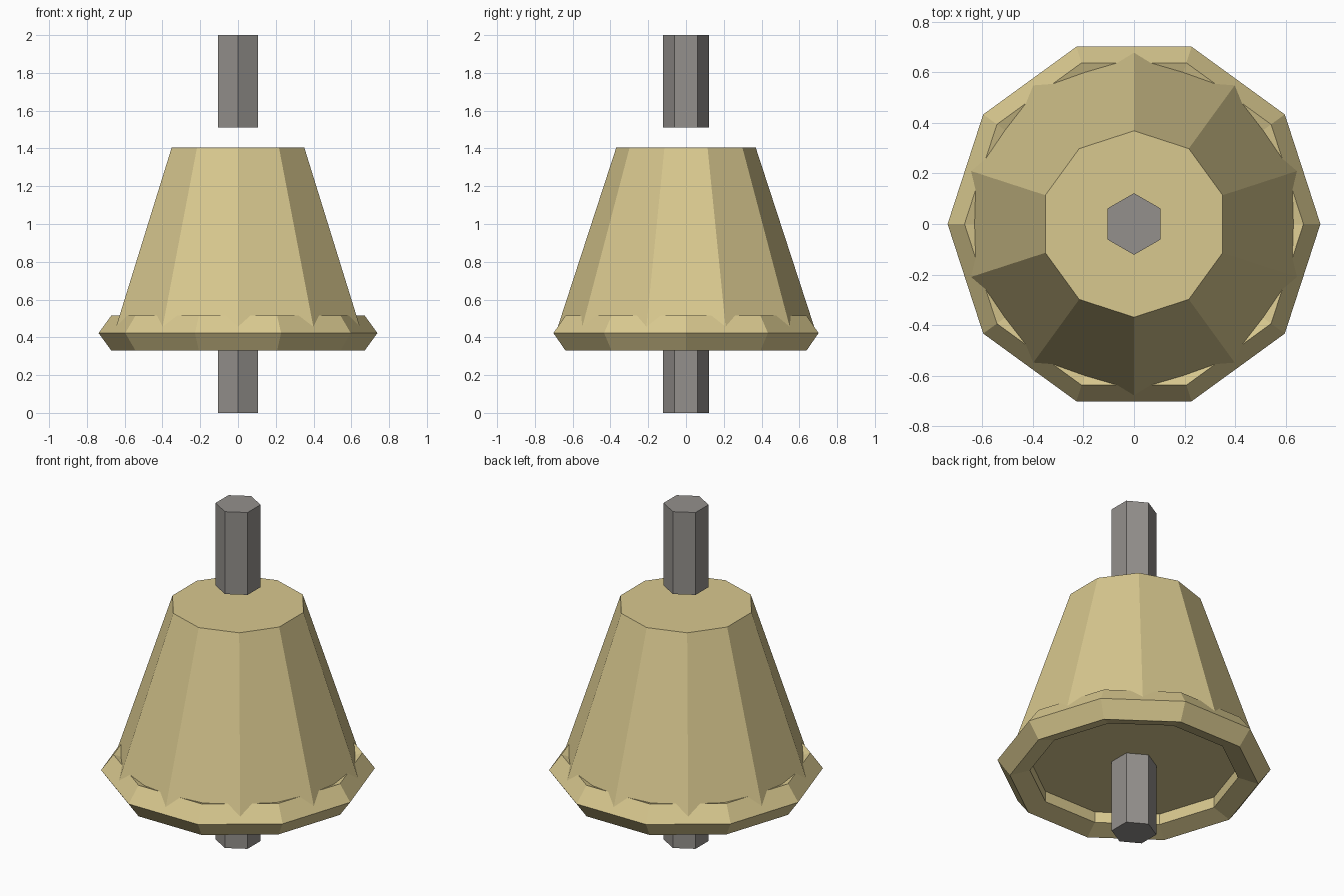
import bpy
import bmesh
from math import sin, cos, pi, tau

cube = bpy.data.objects.get("Cube")
if cube:
    bpy.data.objects.remove(cube, do_unlink=True)


def make_material(name, rgb):
    mat = bpy.data.materials.new(name)
    mat.use_nodes = True
    color = (*rgb, 1.0)
    mat.diffuse_color = color
    mat.node_tree.nodes["Principled BSDF"].inputs["Base Color"].default_value = color
    return mat


def lathe(name, profile, sides, start, mat, closed=False):
    """Turn (radius, z) points round z; an open profile gets end caps."""
    bm = bmesh.new()
    rings = []
    for r, z in profile:
        angles = [start + tau * i / sides for i in range(sides)]
        rings.append([bm.verts.new((r * cos(a), r * sin(a), z)) for a in angles])
    pairs = list(zip(rings, rings[1:]))
    if closed:
        pairs.append((rings[-1], rings[0]))
    else:
        bm.faces.new(rings[0][::-1])
        bm.faces.new(rings[-1])
    for low, high in pairs:
        for i in range(sides):
            j = (i + 1) % sides
            bm.faces.new((low[i], low[j], high[j], high[i]))
    bmesh.ops.recalc_face_normals(bm, faces=bm.faces)
    mesh = bpy.data.meshes.new(name)
    bm.to_mesh(mesh)
    bm.free()
    mesh.materials.append(mat)
    obj = bpy.data.objects.new(name, mesh)
    bpy.context.collection.objects.link(obj)
    return obj


brass = make_material("pale brass", (0.69, 0.58, 0.275))
iron = make_material("grey iron", (0.295, 0.28, 0.265))

# Bell body: ten-sided tapered block
lathe("bell_body", [(0.687, 0.43), (0.369, 1.405)], 10, pi / 2, brass)

# Rim: ten-sided ring with a five-sided section
rim_radius, rim_thickness, rim_height = 0.641, 0.097, 0.4225
section = [(rim_radius + rim_thickness * cos(tau * k / 5),
            rim_height + rim_thickness * sin(tau * k / 5)) for k in range(5)]
lathe("bell_rim", section, 10, 0, brass, closed=True)

# Hexagonal rods below and above the bell
for name, bottom in (("clapper_rod", 0.0), ("hanger_rod", 1.51)):
    lathe(name, [(0.122, bottom), (0.122, bottom + 0.49)], 6, pi / 2, iron)
